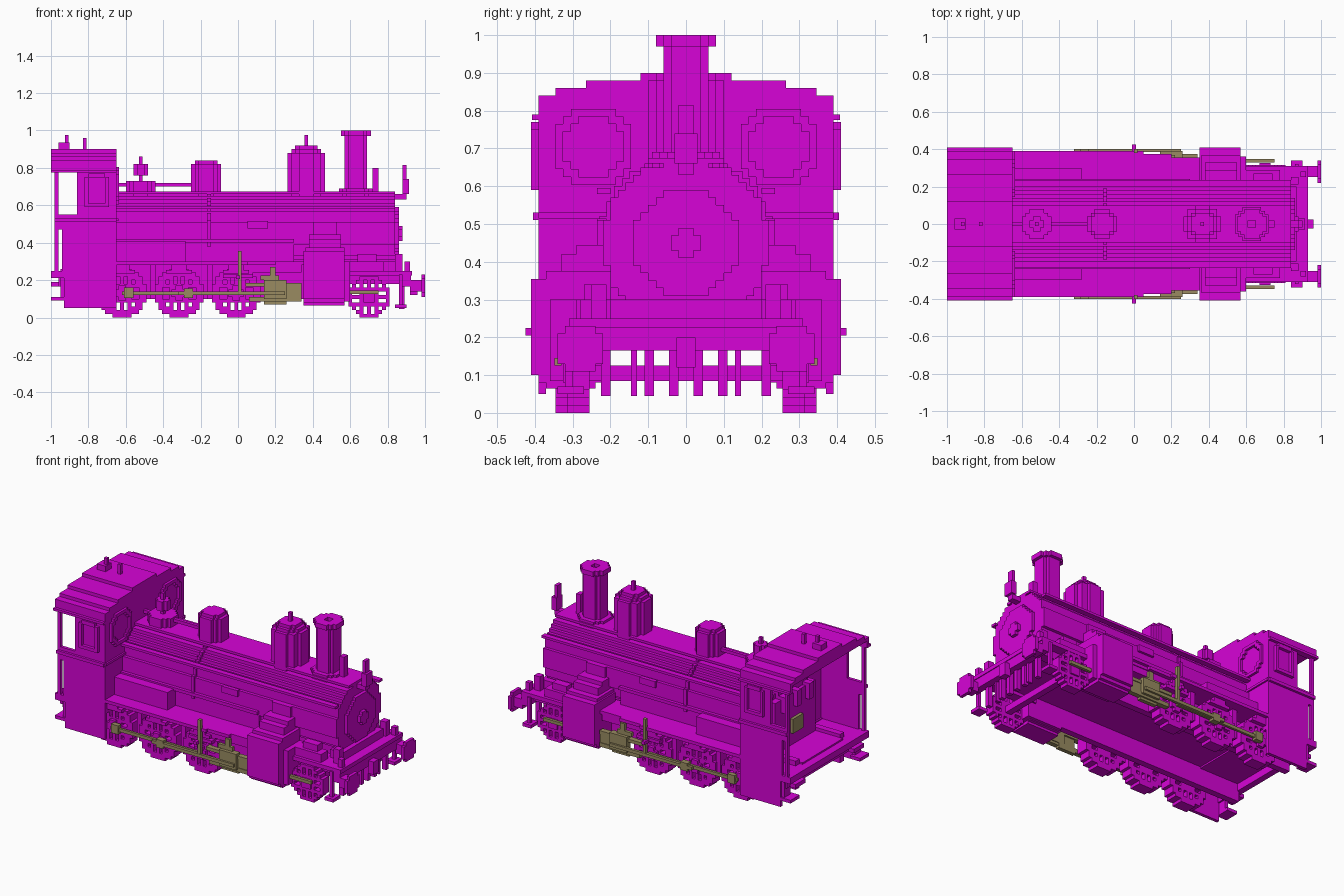
import bpy, bmesh, math

if "Cube" in bpy.data.objects:
    bpy.data.objects.remove(bpy.data.objects["Cube"])

V = 0.02  # block size


def material(name, rgb):
    m = bpy.data.materials.new(name)
    m.use_nodes = True
    m.diffuse_color = (*rgb, 1)
    m.node_tree.nodes["Principled BSDF"].inputs["Base Color"].default_value = (*rgb, 1)
    return m


MAGENTA = material("magenta", (0.68, 0.001, 0.68))
KHAKI = material("khaki", (0.32, 0.26, 0.12))


def part(name, boxes, mirror=False, mat=MAGENTA):
    """One object from boxes (x0, x1, y0, y1, z0, z1), optionally repeated on -y."""
    bm = bmesh.new()
    if mirror:
        boxes = list(boxes) + [(a, b, -d, -c, e, f) for a, b, c, d, e, f in boxes]
    for x0, x1, y0, y1, z0, z1 in boxes:
        vs = bmesh.ops.create_cube(bm, size=1)["verts"]
        for v in vs:
            v.co = (x0 if v.co.x < 0 else x1, y0 if v.co.y < 0 else y1, z0 if v.co.z < 0 else z1)
    me = bpy.data.meshes.new(name)
    bm.to_mesh(me)
    bm.free()
    me.materials.append(mat)
    ob = bpy.data.objects.new(name, me)
    bpy.context.collection.objects.link(ob)
    return ob


def disc(axis, ca, cb, r, h0, h1, keep=lambda a, b: True):
    """Blocky disc as row runs; (ca, cb) is the centre in the plane across the axis."""
    n = round(2 * r / V)
    out = []
    for j in range(n):
        b = (j + 0.5 - n / 2) * V
        start = None
        for i in range(n + 1):
            a = (i + 0.5 - n / 2) * V
            on = i < n and math.hypot(a, b) <= r and keep(a, b)
            if on and start is None:
                start = a - V / 2
            if not on and start is not None:
                A, B = (ca + start, ca + a - V / 2), (cb + b - V / 2, cb + b + V / 2)
                out.append({"x": (h0, h1, *A, *B), "y": (*A, h0, h1, *B), "z": (*A, *B, h0, h1)}[axis])
                start = None
    return out


def pierced(a, b):
    """Holes between the spokes of a wheel."""
    i, j = abs(round(a / V)), abs(round(b / V))
    return (i, j) not in ((1, 3), (1, 4), (3, 1), (4, 1), (3, 3))


def ring(r):
    return lambda a, b: math.hypot(a, b) > r


# Boiler, smokebox and door
part("boiler", disc("x", 0, 0.45, 0.22, -0.72, 0.84) + [(-0.7, 0.84, -0.1, 0.1, 0.66, 0.675)])
part("firebox", [(-0.65, 0.3, -0.22, 0.22, 0.25, 0.46)])
part("smokebox_saddle", [(0.3, 0.82, -0.16, 0.16, 0.24, 0.4), (0.78, 0.87, -0.2, 0.2, 0.24, 0.3)])
part("smokebox_door", disc("x", 0, 0.45, 0.14, 0.84, 0.86) + disc("x", 0, 0.45, 0.04, 0.86, 0.88))
part("boiler_band", disc("x", 0, 0.45, 0.23, -0.165, -0.145))
part("boiler_handrails", [(-0.65, 0.84, 0.2, 0.235, 0.58, 0.595), (-0.65, 0.3, 0.215, 0.24, 0.40, 0.42),
                          (0.05, 0.16, 0.21, 0.235, 0.475, 0.515)], True)

# Chimney and domes
part("chimney", disc("z", 0.63, 0, 0.06, 0.64, 0.98) + disc("z", 0.63, 0, 0.08, 0.97, 1.0, ring(0.03))
     + disc("z", 0.63, 0, 0.09, 0.65, 0.69))
part("steam_dome", disc("z", 0.365, 0, 0.10, 0.64, 0.88) + disc("z", 0.365, 0, 0.08, 0.88, 0.9)
     + disc("z", 0.365, 0, 0.06, 0.9, 0.92) + [(0.355, 0.375, -0.01, 0.01, 0.92, 0.975)])
part("sand_dome", disc("z", -0.17, 0, 0.08, 0.64, 0.82) + disc("z", -0.17, 0, 0.06, 0.82, 0.84))
part("whistle", disc("z", -0.52, 0, 0.08, 0.64, 0.73) + disc("z", -0.52, 0, 0.04, 0.76, 0.82)
     + [(-0.53, -0.51, -0.01, 0.01, 0.7, 0.86), (-0.65, -0.24, -0.01, 0.01, 0.7, 0.72)])
part("top_lamp", [(0.82, 0.9, -0.02, 0.02, 0.63, 0.66), (0.88, 0.915, -0.03, 0.03, 0.66, 0.74),
                  (0.88, 0.90, -0.02, 0.02, 0.74, 0.815)])
part("bell", [(0.72, 0.75, -0.02, 0.02, 0.66, 0.8)])

# Cab
part("cab_walls", [(-0.86, -0.65, 0.37, 0.39, 0.25, 0.84), (-0.94, -0.65, 0.37, 0.39, 0.25, 0.55),
                   (-0.93, -0.65, 0.37, 0.39, 0.05, 0.25), (-0.98, -0.93, 0.37, 0.39, 0.47, 0.55),
                   (-0.98, -0.96, 0.37, 0.39, 0.24, 0.84), (-0.98, -0.65, 0.39, 0.405, 0.51, 0.53)], True)
part("cab_front", [(-0.68, -0.65, -0.39, 0.39, 0.25, 0.84), (-0.65, -0.64, -0.39, 0.39, 0.515, 0.53)])
part("cab_floor", [(-1.0, -0.65, -0.39, 0.39, 0.21, 0.25)])
part("cab_roof", [(-1.0, -0.65, -w, w, z, z + V) for w, z in
                  ((0.39, 0.82), (0.345, 0.84), (0.265, 0.86), (0.12, 0.88))])
part("cab_eaves", [(-1.0, -0.65, 0.37, 0.39, 0.775, 0.82), (-1.0, -0.65, 0.39, 0.408, 0.775, 0.79)], True)
part("cab_side_windows", [(-0.82, -0.8, 0.385, 0.41, 0.6, 0.75), (-0.71, -0.69, 0.385, 0.41, 0.6, 0.75),
                          (-0.82, -0.69, 0.385, 0.41, 0.59, 0.61), (-0.8, -0.71, 0.385, 0.41, 0.745, 0.77)], True)
part("cab_front_windows", disc("x", 0.245, 0.705, 0.105, -0.66, -0.635, ring(0.08)), True)
part("roof_vent", [(-0.96, -0.9, -0.03, 0.03, 0.89, 0.935), (-0.925, -0.905, -0.01, 0.01, 0.93, 0.975),
                   (-0.83, -0.81, -0.01, 0.01, 0.89, 0.96)])
part("backhead", [(-0.76, -0.68, -0.2, 0.2, 0.25, 0.58), (-0.74, -0.68, -0.14, 0.14, 0.58, 0.68)])
part("backhead_fittings", [(-0.79, -0.74, y - 0.02, y + 0.02, 0.5, 0.6) for y in (-0.12, 0, 0.12)])
part("firehole_door", [(-0.78, -0.76, -0.05, 0.05, 0.34, 0.43)], mat=KHAKI)

# Running boards, frames and decks
part("running_boards", [(-0.65, 0.05, 0.18, 0.39, 0.28, 0.30), (0.05, 0.2, 0.18, 0.375, 0.28, 0.30),
                        (0.2, 0.36, 0.18, 0.355, 0.28, 0.30)], True)
part("rear_side_boxes", [(-0.65, -0.28, 0.2, 0.30, 0.30, 0.41)], True)
part("main_frames", [(-0.93, 0.58, 0.2, 0.24, 0.1, 0.28), (0.55, 0.88, 0.19, 0.25, 0.18, 0.24)], True)
part("frame_floor", [(-0.95, 0.58, -0.2, 0.2, 0.22, 0.26), (0.58, 0.88, -0.2, 0.2, 0.2, 0.25)])
part("front_deck", [(0.55, 0.93, -0.31, 0.31, 0.225, 0.25)])
part("buffer_beam", [(0.88, 0.925, -0.31, 0.31, 0.165, 0.24)])
part("front_deck_fittings", [(0.84, 0.88, 0.21, 0.25, 0.25, 0.34), (0.6, 0.78, 0.22, 0.29, 0.24, 0.30),
                             (0.64, 0.74, 0.22, 0.27, 0.30, 0.34)], True)
part("deck_lamps", [(0.89, 0.92, 0.25, 0.28, 0.25, 0.3)], True)

# Wheels, cross beam and springs
wheels = [(-0.62, 0.13), (-0.315, 0.13), (-0.01, 0.13)]
for i, (x, r) in enumerate(wheels):
    part(f"driving_wheels_{i + 1}", disc("y", x, r, r, 0.27, 0.345, pierced)
         + disc("y", x, r, 0.04, 0.345, 0.365), True)
part("pilot_wheels", disc("y", 0.7, 0.11, 0.11, 0.255, 0.315, pierced) + disc("y", 0.7, 0.11, 0.03, 0.315, 0.325), True)
part("cross_beam", [(0.68, 0.72, -0.26, 0.26, 0.085, 0.125)])
part("springs", [b for x, r in wheels for b in
                 ((x - 0.07, x + 0.07, 0.28, 0.37, 0.235, 0.255), (x - 0.04, x + 0.04, 0.28, 0.37, 0.255, 0.28))], True)
part("brake_hangers", [(x, x + 0.03, 0.27, 0.33, 0.1, 0.28) for x in (-0.47, -0.165)], True)

# Cylinders with slanted steam chests
part("cylinders", [(0.35, 0.57, 0.2, 0.41, 0.1, 0.355), (0.35, 0.57, 0.22, 0.39, 0.08, 0.1),
                   (0.35, 0.57, 0.24, 0.37, 0.065, 0.08), (0.36, 0.6, 0.2, 0.36, 0.085, 0.30),
                   (0.36, 0.57, 0.2, 0.37, 0.355, 0.375), (0.38, 0.55, 0.2, 0.33, 0.37, 0.42),
                   (0.38, 0.55, 0.2, 0.29, 0.42, 0.445), (0.4, 0.53, 0.2, 0.235, 0.44, 0.51)], True)

# Rods and valve gear
part("coupling_rods", [(-0.62, 0.0, 0.365, 0.38, 0.12, 0.14), (-0.61, -0.56, 0.36, 0.39, 0.105, 0.16)],
     True, KHAKI)
part("main_rods", [(-0.32, 0.25, 0.385, 0.402, 0.12, 0.14), (-0.29, -0.24, 0.365, 0.402, 0.105, 0.155)],
     True, KHAKI)
part("crossheads", [(0.04, 0.34, 0.34, 0.375, 0.165, 0.185), (0.06, 0.34, 0.345, 0.375, 0.085, 0.11),
                    (0.14, 0.26, 0.35, 0.39, 0.1, 0.2), (0.14, 0.26, 0.34, 0.365, 0.07, 0.1),
                    (0.12, 0.22, 0.35, 0.37, 0.2, 0.225), (0.17, 0.2, 0.35, 0.37, 0.225, 0.27),
                    (0.22, 0.34, 0.34, 0.37, 0.1, 0.165), (0.0, 0.02, 0.38, 0.4, 0.13, 0.355)], True, KHAKI)
part("piston_tails", [(0.58, 0.75, 0.33, 0.348, 0.125, 0.145)], True, KHAKI)
part("gear_brackets", [(0.0, 0.34, 0.3, 0.35, 0.24, 0.28), (-0.01, 0.01, 0.38, 0.425, 0.205, 0.225),
                       (-0.08, 0.08, 0.3, 0.375, 0.21, 0.23)], True)

# Buffers, coupling, hoses and steps
part("buffers", [(0.92, 0.98, 0.25, 0.31, 0.14, 0.2)] + disc("x", 0.28, 0.17, 0.06, 0.98, 1.0), True)
part("front_coupling", [(0.92, 0.96, -0.025, 0.025, 0.12, 0.2)])
part("front_hoses", [(0.86, 0.89, a, b, 0.045, 0.2) for a, b in
                     ((0.02, 0.045), (0.085, 0.11), (0.13, 0.145), (0.2, 0.225))], True)
part("front_steps", [(0.86, 0.88, 0.3, 0.32, 0.06, 0.23), (0.84, 0.9, 0.27, 0.34, 0.05, 0.07)], True)
part("rear_steps", [(-0.95, -0.93, 0.32, 0.38, 0.09, 0.22), (-1.0, -0.93, 0.3, 0.39, 0.09, 0.11),
                    (-1.0, -0.93, 0.24, 0.34, 0.165, 0.19)], True)
part("rear_beam", [(-0.96, -0.92, -0.37, 0.37, 0.165, 0.24)])
